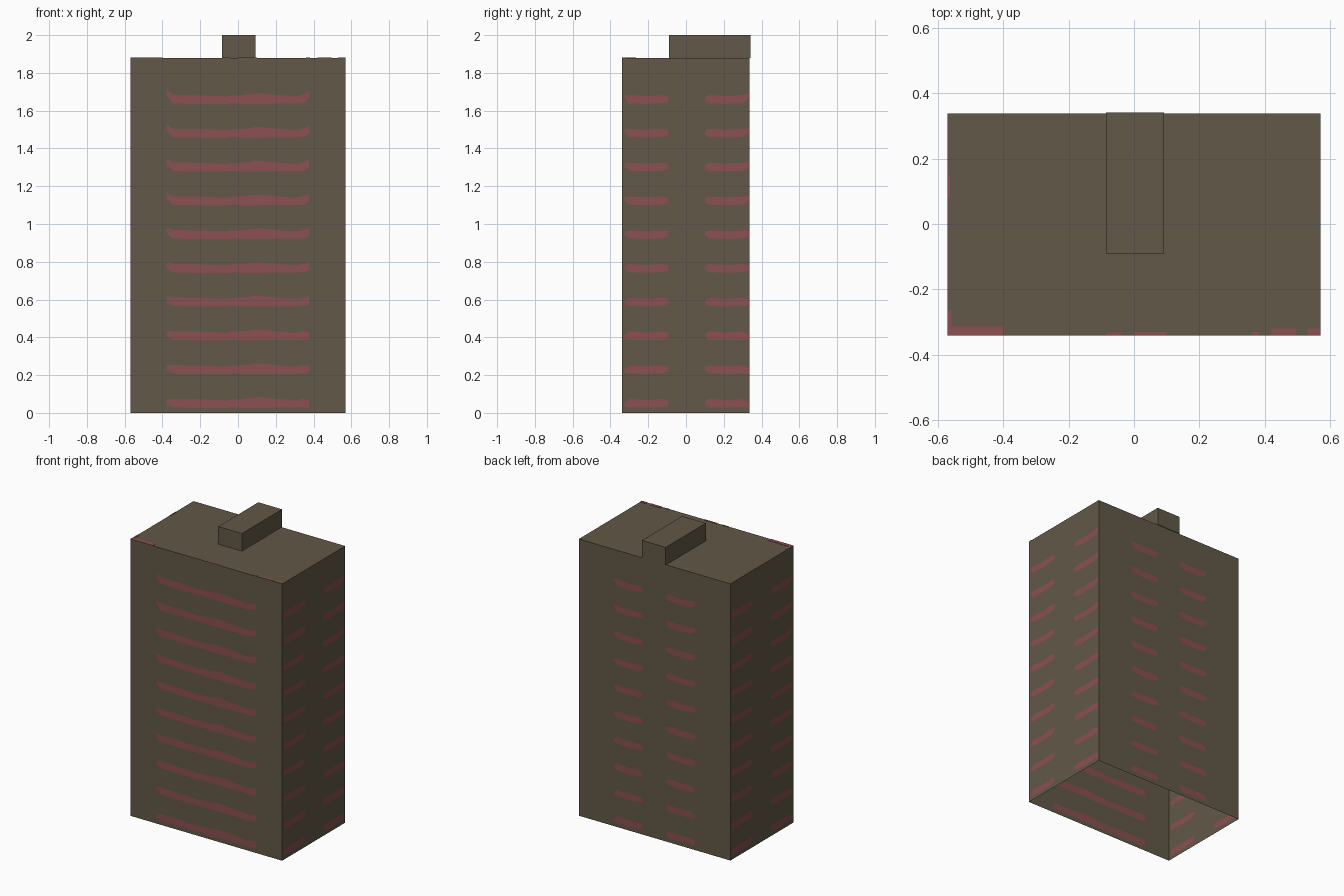
import bpy, bmesh

if "Cube" in bpy.data.objects:
    bpy.data.objects.remove(bpy.data.objects["Cube"])

HX, Y0, Y1, H = 0.57, -0.34, 0.337, 1.88
ROWS = [0.052 + 0.1788 * i for i in range(10)]


def material(name, rgb):
    m = bpy.data.materials.new(name)
    m.diffuse_color = (*rgb, 1)
    m.use_nodes = True
    m.node_tree.nodes["Principled BSDF"].inputs["Base Color"].default_value = m.diffuse_color
    return m


WALL = material("brown wall", (0.122, 0.098, 0.063))
RED = material("faded red window", (0.262, 0.080, 0.084))


def finish(name, bm, mats):
    me = bpy.data.meshes.new(name)
    bm.to_mesh(me)
    bm.free()
    for m in mats:
        me.materials.append(m)
    ob = bpy.data.objects.new(name, me)
    bpy.context.collection.objects.link(ob)
    return ob


def box(name, x0, x1, y0, y1, z0, z1, mat):
    bm = bmesh.new()
    bmesh.ops.create_cube(bm, size=1)
    for v in bm.verts:
        v.co = (x1 if v.co.x > 0 else x0, y1 if v.co.y > 0 else y0,
                z1 if v.co.z > 0 else z0)
    return finish(name, bm, [mat])


def wall(bm, place, u0, u1, bands):
    """Flat wall with window bands cut in; a band is a list of (u, low, high)."""
    cols = [(u0, -0.02, 0.02, None)]
    for b, band in enumerate(bands):
        for i, (u, lo, hi) in enumerate(band):
            end = 1 if i in (0, len(band) - 1) and abs(u) > 0.2 else 0
            cols.append((u, lo, hi, (b, end)))
    cols.append((u1, -0.02, 0.02, None))
    grid = []
    for u, lo, hi, tag in cols:
        zs = [0]
        for k, z in enumerate(ROWS):
            # outer ends bend up near the top and down near the bottom
            t = (k - 4.5) * 0.003 if tag and tag[1] else 0
            zs += [z + lo + t, z + hi + t]
        grid.append([bm.verts.new(place(u, z)) for z in zs + [H]])
    for i in range(len(cols) - 1):
        a, b = cols[i][3], cols[i + 1][3]
        inside = a and b and a[0] == b[0]
        for j in range(len(grid[0]) - 1):
            f = bm.faces.new((grid[i][j], grid[i + 1][j],
                              grid[i + 1][j + 1], grid[i][j + 1]))
            f.material_index = 1 if inside and j % 2 else 0


def short_band(a, b):
    d = b - a
    return [(a, -0.008, 0.012), (a + 0.1 * d, -0.022, 0.021), (a + 0.5 * d, -0.025, 0.016),
            (a + 0.85 * d, -0.022, 0.021), (b, -0.012, 0.016)]


# window band outlines
long_band = [(-0.375, 0.0, 0.035), (-0.345, -0.023, 0.022), (-0.2, -0.026, 0.02),
             (-0.06, -0.026, 0.014), (-0.03, -0.022, 0.02), (0.02, -0.026, 0.02),
             (0.1, -0.026, 0.032), (0.2, -0.024, 0.023), (0.3, -0.024, 0.014),
             (0.345, -0.022, 0.022), (0.375, -0.012, 0.03)]
side = [short_band(-0.325, -0.093), short_band(0.1, 0.333)]
side_flip = [short_band(-0.333, -0.1), short_band(0.093, 0.325)]
back = [short_band(-0.305, -0.09), short_band(0.09, 0.305)]

# tower body: four walls and roof, open underneath
bm = bmesh.new()
wall(bm, lambda u, z: (u, Y0, z), -HX, HX, [long_band])
wall(bm, lambda u, z: (-u, Y1, z), -HX, HX, back)
wall(bm, lambda u, z: (HX, u, z), Y0, Y1, side)
wall(bm, lambda u, z: (-HX, -u, z), -Y1, -Y0, side_flip)
bm.faces.new([bm.verts.new(p) for p in
              ((-HX, Y0, H), (HX, Y0, H), (HX, Y1, H), (-HX, Y1, H))])
finish("tower_body", bm, [WALL, RED])

# rooftop block
box("roof_block", -0.086, 0.092, -0.09, 0.341, H, 2.0, WALL)

# thin red marks along the roof edges
marks = [(-0.57, -0.40, Y0, -0.313), (-0.57, -0.557, -0.313, -0.265),
         (-0.57, -0.562, 0.08, 0.15), (-0.085, -0.04, Y0, -0.332),
         (0.0, 0.10, Y0, -0.33), (0.36, 0.38, Y0, -0.33),
         (0.42, 0.495, Y0, -0.32), (0.53, 0.57, Y0, -0.32)]
for x0, x1, y0, y1 in marks:
    box("roof_edge_mark", x0, x1, y0, y1, H, H + 0.002, RED)
